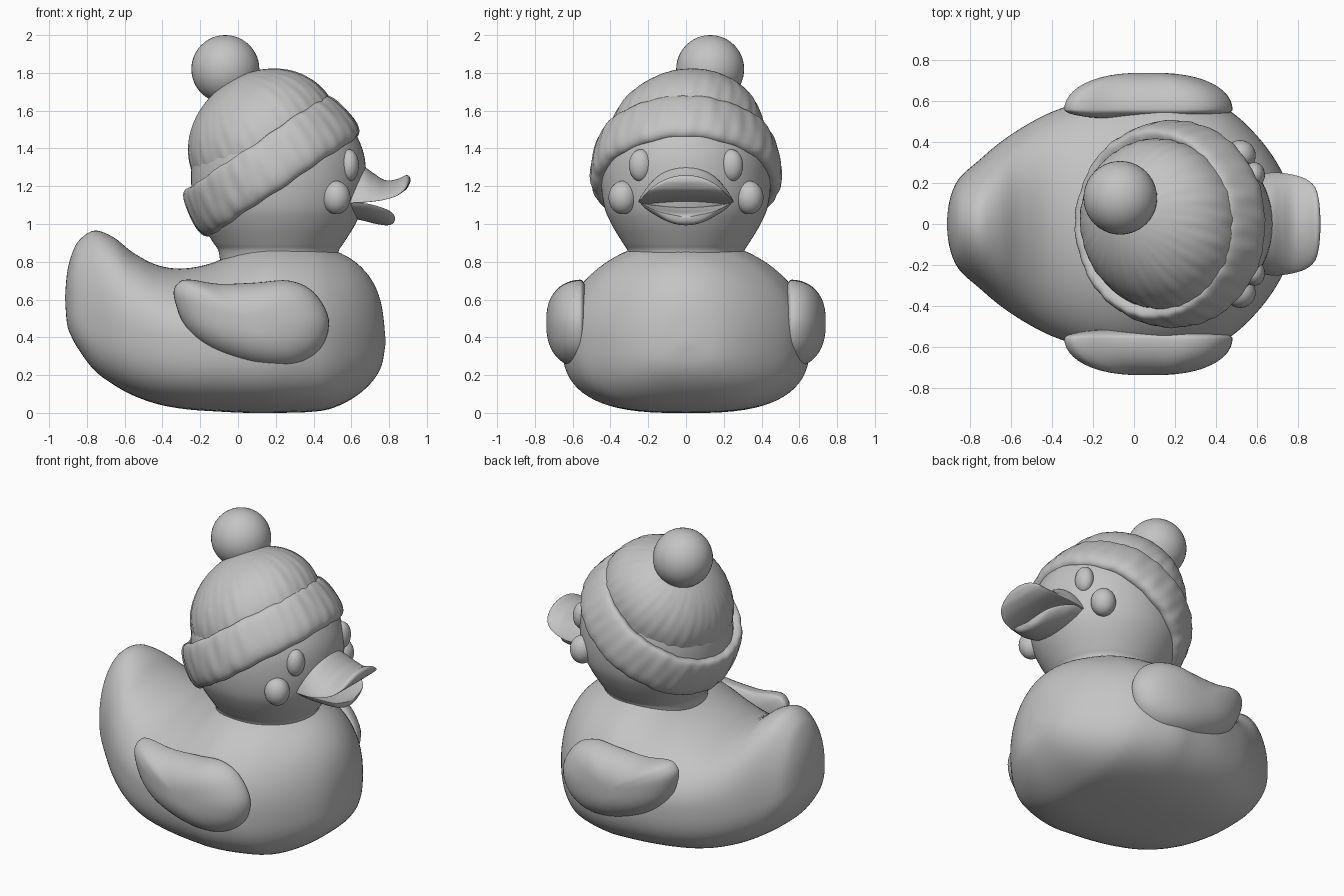
import bpy, bmesh, math
from mathutils import Matrix, Vector

if "Cube" in bpy.data.objects:
    bpy.data.objects.remove(bpy.data.objects["Cube"])

grey = bpy.data.materials.new("soft_grey")
grey.diffuse_color = (0.55, 0.55, 0.55, 1)
grey.use_nodes = True
grey.node_tree.nodes["Principled BSDF"].inputs["Base Color"].default_value = grey.diffuse_color


def finish(name, bm, angle=50):
    bmesh.ops.recalc_face_normals(bm, faces=bm.faces)
    me = bpy.data.meshes.new(name)
    bm.to_mesh(me)
    bm.free()
    me.materials.append(grey)
    ob = bpy.data.objects.new(name, me)
    bpy.context.collection.objects.link(ob)
    bpy.ops.object.select_all(action='DESELECT')
    ob.select_set(True)
    bpy.context.view_layer.objects.active = ob
    bpy.ops.object.shade_smooth_by_angle(angle=math.radians(angle))
    return ob


def loft(name, rings, matrix=None, angle=50):
    """Skin a list of closed rings and cap both ends."""
    bm = bmesh.new()
    rows = [[bm.verts.new(p) for p in ring] for ring in rings]
    n = len(rows[0])
    for a, b in zip(rows, rows[1:]):
        for i in range(n):
            j = (i + 1) % n
            bm.faces.new((a[i], a[j], b[j], b[i]))
    bm.faces.new(rows[0])
    bm.faces.new(rows[-1])
    if matrix:
        bm.transform(matrix)
    return finish(name, bm, angle)


def smooth_rows(pts, steps=5, closed=False):
    """Catmull-Rom interpolation of tuples."""
    out, n = [], len(pts)
    for i in range(n if closed else n - 1):
        ids = [(i + k) % n if closed else min(max(i + k, 0), n - 1) for k in (-1, 0, 1, 2)]
        a, b, c, d = (pts[k] for k in ids)
        for s in range(steps):
            t = s / steps
            out.append(tuple(0.5 * (2 * q + (r - p) * t + (2 * p - 5 * q + 4 * r - u) * t * t
                                    + (3 * q - p - 3 * r + u) * t ** 3)
                             for p, q, r, u in zip(a, b, c, d)))
    if not closed:
        out.append(pts[-1])
    return out


def turn(n):
    return [2 * math.pi * i / n for i in range(n)]


def power(v, p):
    return math.copysign(abs(v) ** p, v)


def ball(name, center, radii):
    bm = bmesh.new()
    bmesh.ops.create_uvsphere(bm, u_segments=40, v_segments=24, radius=1)
    bm.transform(Matrix.Translation(center) @ Matrix.Diagonal((*radii, 1)))
    return finish(name, bm)


# Body with upswept tail: x, bottom, top, half width, height of widest point
body = [(-.915, .60, .62, .01, .61), (-.905, .47, .74, .10, .60), (-.88, .40, .84, .18, .57),
        (-.84, .33, .915, .24, .53), (-.76, .225, .965, .31, .50), (-.66, .15, .93, .395, .46),
        (-.55, .09, .845, .47, .43), (-.42, .045, .78, .54, .41), (-.28, .02, .765, .59, .40),
        (-.12, .008, .80, .63, .40), (.05, 0, .885, .65, .40), (.20, 0, .92, .655, .40),
        (.38, .005, .905, .60, .40), (.50, .025, .865, .53, .39), (.62, .085, .80, .41, .39),
        (.71, .165, .70, .28, .38), (.76, .25, .57, .16, .37), (.78, .36, .40, .02, .37)]
rings = []
for x, zb, zt, w, zc in smooth_rows(body):
    ring = []
    for a in turn(72):
        c, s = math.cos(a), math.sin(a)
        if s >= 0:
            ring.append((x, w * c, zc + (zt - zc) * s))
        else:
            ring.append((x, w * power(c, 0.7), zc - (zc - zb) * abs(s) ** 0.7))
    rings.append(ring)
loft("body", rings)

# Head and neck
head = [(.80, .30), (.86, .31), (.90, .335), (1.0, .395), (1.1, .435), (1.25, .45),
        (1.4, .43), (1.55, .35), (1.66, .22), (1.72, .02)]
loft("head", [[(.215 + 1.03 * r * math.cos(a), r * math.sin(a), z) for a in turn(64)]
              for z, r in smooth_rows(head)])

# Wings: rounded leaf outline, domed outside and nearly flat inside
leaf = [(-.34, .62), (-.315, .69), (-.25, .705), (-.1, .683), (.1, .69), (.27, .70), (.40, .64),
        (.48, .50), (.45, .36), (.35, .27), (.22, .24), (.05, .26), (-.15, .34), (-.28, .46)]
outline = smooth_rows(leaf, 5, True)
for side, label in ((-1, "right"), (1, "left")):
    rings = []
    for k in range(1, 24):
        a = math.pi * k / 24
        s = math.sin(a) ** 0.8
        y = .56 + (.18 if k < 12 else .05) * math.cos(a)
        rings.append([(.07 + (x - .07) * s, side * y, .48 + (z - .48) * s) for x, z in outline])
    loft(label + "_wing", rings)


# Bill halves: x, half width, edge height, upper middle, lower middle
def bill(name, stations):
    rings = []
    for x, w, ze, zt, zb in smooth_rows(stations):
        ring = []
        for a in turn(48):
            s = math.sin(a)
            z = (zt if s > 0 else zb) - ze
            lip = .012 * s * min(1, w / .15)
            ring.append((x, w * math.cos(a), ze + z * abs(s) ** 1.6 + lip))
        rings.append(ring)
    loft(name, rings, angle=60)


bill("upper_bill", [(.55, .23, 1.11, 1.33, 1.10), (.66, .25, 1.115, 1.295, 1.13),
                    (.72, .25, 1.12, 1.255, 1.14), (.78, .24, 1.13, 1.22, 1.15),
                    (.84, .22, 1.15, 1.225, 1.165), (.885, .18, 1.185, 1.245, 1.19),
                    (.905, .11, 1.22, 1.245, 1.215), (.912, .02, 1.23, 1.24, 1.225)])
bill("lower_bill", [(.55, .22, 1.11, 1.08, 1.05), (.66, .24, 1.11, 1.075, 1.03),
                    (.72, .22, 1.10, 1.06, 1.015), (.78, .18, 1.08, 1.05, 1.005),
                    (.815, .13, 1.06, 1.04, 1.01), (.83, .03, 1.04, 1.035, 1.02)])

# Cheeks and eyes
for side, label in ((-1, "right"), (1, "left")):
    ball(label + "_cheek", (.52, side * .335, 1.14), (.075, .075, .088))
    ball(label + "_eye", (.588, side * .24, 1.31), (.052, .062, .085))

# Knitted hat, tilted back
tilt = Matrix.Rotation(-math.radians(34), 4, 'Y')


def wrinkle(a, t):
    return (math.sin(23 * a + 9 * t) + math.sin(37 * a - 14 * t) + math.sin(9 * a + 5)) / 3


brim = [(.03, .38), (.0, .42), (-.012, .465), (.01, .495), (.06, .507), (.13, .502), (.20, .487),
        (.245, .468), (.262, .445), (.25, .41), (.22, .38)]
loft("hat_brim",
     [[((r + .005 * wrinkle(a, t)) * math.cos(a), (r + .005 * wrinkle(a, t)) * math.sin(a),
        t + .005 * math.sin(11 * a) * math.sin(5 * a)) for a in turn(160)]
      for t, r in smooth_rows(brim, 4)],
     Matrix.Translation((.237, 0, 1.21)) @ tilt)

rings = []
for k in range(25):
    e = math.pi / 2 * k / 24.3
    t, r = .355 * math.sin(e), .415 * math.cos(e)
    ring = []
    for a in turn(160):
        q = r * (1 + .010 * wrinkle(a, t) * math.cos(e))
        ring.append((.033 + q * math.cos(a), .04 * t / .355 + q * math.sin(a), t))
    rings.append(ring)
rings.insert(0, [(x, y, -.08) for x, y, z in rings[0]])
loft("hat_crown", rings, Matrix.Translation((.106, 0, 1.43)) @ tilt)

# Bobble
ball("hat_bobble", (-.067, .128, 1.82), (.18, .18, .18))
